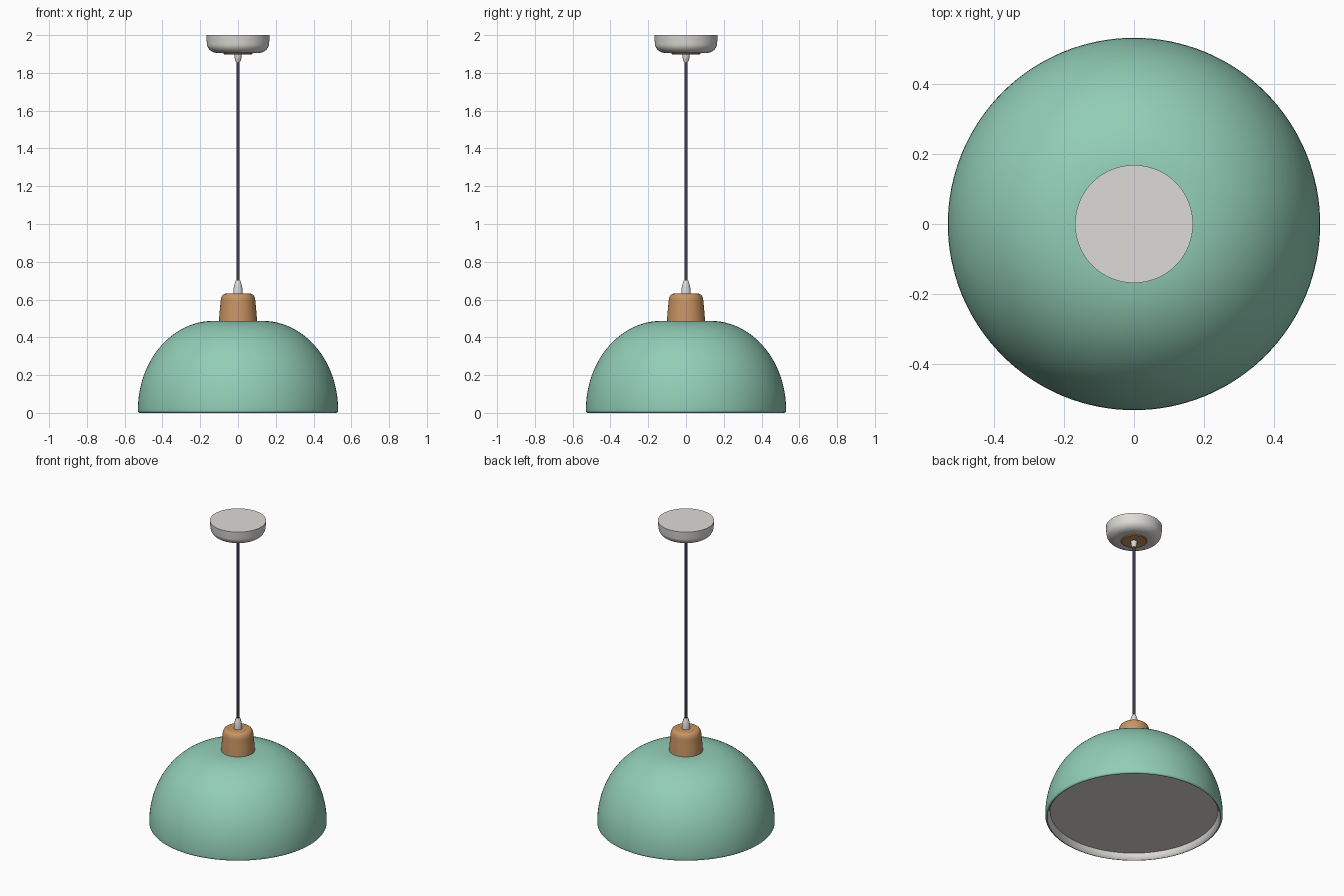
import bpy, bmesh, math

if "Cube" in bpy.data.objects:
    bpy.data.objects.remove(bpy.data.objects["Cube"])


def material(name, rgb):
    m = bpy.data.materials.new(name)
    lin = [(c / 255 / 12.92) if c < 11 else ((c / 255 + 0.055) / 1.055) ** 2.4 for c in rgb]
    m.diffuse_color = (*lin, 1)
    m.use_nodes = True
    m.node_tree.nodes["Principled BSDF"].inputs["Base Color"].default_value = m.diffuse_color
    return m


GREEN = material("mint_green", (146, 206, 183))
WHITE = material("warm_white", (222, 219, 214))
WOOD = material("light_wood", (200, 148, 98))
CORD = material("dark_cord", (66, 64, 80))


def lathe(name, profile, mat, segs=96):
    """Revolve (radius, height) points about z; radius 0 makes a pole."""
    bm = bmesh.new()
    rings = []
    for r, z in profile:
        if r == 0:
            rings.append([bm.verts.new((0, 0, z))] * segs)
        else:
            rings.append([bm.verts.new((r * math.cos(2 * math.pi * i / segs),
                                        r * math.sin(2 * math.pi * i / segs), z))
                          for i in range(segs)])
    for a, b in zip(rings, rings[1:]):
        for i in range(segs):
            j = (i + 1) % segs
            corners = list(dict.fromkeys((a[i], a[j], b[j], b[i])))
            if len(corners) > 2:
                bm.faces.new(corners)
    bmesh.ops.recalc_face_normals(bm, faces=bm.faces[:])
    mesh = bpy.data.meshes.new(name)
    bm.to_mesh(mesh)
    bm.free()
    mesh.materials.append(mat)
    mesh.shade_smooth()
    mesh.set_sharp_from_angle(angle=math.radians(35))
    ob = bpy.data.objects.new(name, mesh)
    bpy.context.collection.objects.link(ob)
    return ob


def arc(cr, cz, a, b, start, end, n):
    """Points of an elliptic arc, angles in degrees."""
    pts = []
    for i in range(n + 1):
        t = math.radians(start + (end - start) * i / n)
        pts.append((cr + a * math.cos(t), cz + b * math.sin(t)))
    return pts


# Dome shade with rounded lip, a white flared lining and a flat diffuser
dome = arc(0.13, 0.015, 0.40, 0.472, 0, 90, 32)
lip = arc(0.518, 0.012, 0.012, 0.012, -90, -15, 5)
shade = lathe("shade", lip + dome + [(0, 0.487)], GREEN, 128)
lathe("shade_lining", [(0.518, 0), (0.510, 0.008), (0.504, 0.02), (0.5, 0.042)], WHITE, 128)
lathe("diffuser", [(0, 0.04), (0.502, 0.04), (0.502, 0.05), (0, 0.05)], WHITE, 128)

# Wooden cap on the shade
lathe("wood_cap", [(0, 0.48), (0.101, 0.48), (0.1, 0.5), (0.096, 0.55)]
      + arc(0.066, 0.59, 0.026, 0.041, 0, 90, 10) + [(0, 0.631)], WOOD)

# Cord and its two grips
lathe("cord", [(0, 0.66), (0.008, 0.66), (0.008, 1.89), (0, 1.89)], CORD, 24)
lathe("lower_grip", [(0, 0.62), (0.025, 0.62), (0.025, 0.645), (0.022, 0.668),
                     (0.016, 0.69), (0.012, 0.7), (0, 0.7)], WHITE, 32)
lathe("upper_grip", [(0, 1.905), (0.02, 1.905), (0.019, 1.885), (0.015, 1.867),
                     (0.011, 1.858), (0, 1.858)], WHITE, 32)

# Ceiling canopy with a wooden disc underneath
lathe("canopy", [(0, 2.0), (0.168, 2.0), (0.166, 1.97)]
      + arc(0.105, 1.955, 0.059, 0.05, 0, -90, 12) + [(0, 1.905)], WHITE)
lathe("canopy_wood_disc", [(0, 1.91), (0.078, 1.91), (0.078, 1.902), (0.074, 1.898),
                           (0, 1.898)], WOOD)
